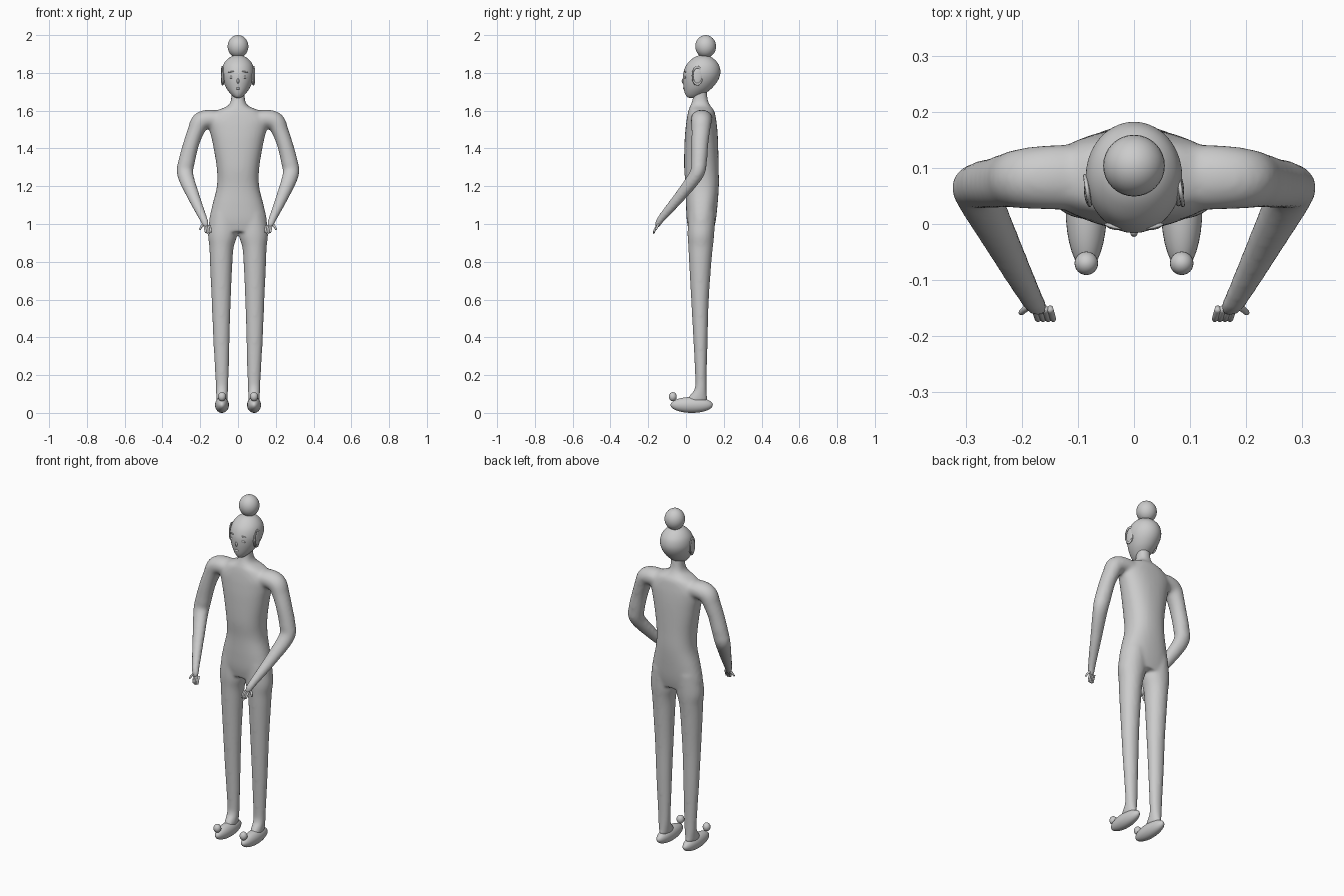
import bpy, bmesh, math
from mathutils import Vector

if "Cube" in bpy.data.objects:
    bpy.data.objects.remove(bpy.data.objects["Cube"])


def spline(rows, steps=6):
    """Catmull-Rom interpolation through rows of numbers."""
    out = []
    n = len(rows)
    for i in range(n - 1):
        p0, p1, p2, p3 = (rows[max(0, min(n - 1, i + k))] for k in (-1, 0, 1, 2))
        for s in range(steps):
            t = s / steps
            out.append([0.5 * (2 * b + (c - a) * t + (2 * a - 5 * b + 4 * c - d) * t * t
                               + (3 * b - a - 3 * c + d) * t ** 3)
                        for a, b, c, d in zip(p0, p1, p2, p3)])
    out.append(list(rows[-1]))
    return out


def loft(name, rows, level=True, power=2.0, sides=32, steps=6):
    """Skin elliptical rings (x, y, z, ra, rb); level rings or rings along the path."""
    rows = spline(rows, steps)
    bm = bmesh.new()
    rings = []
    for i, (x, y, z, ra, rb) in enumerate(rows):
        u, v = Vector((1, 0, 0)), Vector((0, 1, 0))
        if not level:
            t = Vector(rows[min(i + 1, len(rows) - 1)][:3]) - Vector(rows[max(i - 1, 0)][:3])
            u = t.cross(v).normalized()
            v = t.cross(u).normalized()
        ring = []
        for k in range(sides):
            a = 2 * math.pi * k / sides
            c, s = math.cos(a), math.sin(a)
            c = math.copysign(abs(c) ** (2 / power), c)
            s = math.copysign(abs(s) ** (2 / power), s)
            ring.append(bm.verts.new(Vector((x, y, z)) + u * c * ra + v * s * rb))
        rings.append(ring)
    for r0, r1 in zip(rings, rings[1:]):
        for k in range(sides):
            j = (k + 1) % sides
            bm.faces.new((r0[k], r0[j], r1[j], r1[k]))
    bm.faces.new(rings[0])
    bm.faces.new(rings[-1])
    bmesh.ops.recalc_face_normals(bm, faces=bm.faces)
    me = bpy.data.meshes.new(name)
    bm.to_mesh(me)
    bm.free()
    me.shade_smooth()
    ob = bpy.data.objects.new(name, me)
    bpy.context.collection.objects.link(ob)
    return ob


def ball(name, loc, size, rot=(0, 0, 0), seg=32):
    bpy.ops.mesh.primitive_uv_sphere_add(segments=seg, ring_count=seg // 2, radius=1,
                                         location=loc, rotation=rot)
    ob = bpy.context.object
    ob.name = name
    ob.scale = size
    ob.data.shade_smooth()
    return ob


def span(x, z, rx, y0, y1):
    """Ring from front and back y limits."""
    return (x, (y0 + y1) / 2, z, rx, (y1 - y0) / 2)


# torso with neck
parts = [loft("body", [
    span(0, 1.72, .036, .04, .11), span(0, 1.66, .037, .035, .115),
    span(0, 1.625, .055, .022, .13), span(0, 1.598, .115, .012, .15),
    span(0, 1.55, .160, .003, .160), span(0, 1.5, .152, -.003, .166),
    span(0, 1.43, .135, -.008, .170), span(0, 1.3, .113, -.010, .173),
    span(0, 1.2, .112, -.002, .174), span(0, 1.1, .136, .0, .167),
    span(0, 1.02, .153, .004, .158), span(0, .96, .150, .015, .145)], power=2.3)]

for s in (-1, 1):
    # leg
    parts.append(loft("leg", [
        span(.075 * s, 1.06, .068, .012, .155), span(.081 * s, .95, .078, .008, .150),
        span(.087 * s, .88, .065, .012, .143), span(.089 * s, .8, .060, .016, .135),
        span(.089 * s, .6, .051, .027, .121), span(.088 * s, .4, .044, .038, .115),
        span(.085 * s, .2, .036, .048, .110), span(.085 * s, .13, .033, .046, .110),
        span(.085 * s, .095, .031, .022, .112), span(.085 * s, .06, .029, -.005, .114)]))
    # arm
    parts.append(loft("arm", [
        (.08 * s, .083, 1.55, .046, .06), (.15 * s, .083, 1.556, .049, .058),
        (.198 * s, .081, 1.54, .051, .054), (.224 * s, .078, 1.49, .044, .049),
        (.249 * s, .073, 1.42, .042, .045), (.272 * s, .069, 1.33, .044, .042),
        (.279 * s, .055, 1.262, .043, .038), (.235 * s, -.033, 1.145, .033, .030),
        (.184 * s, -.130, 1.03, .022, .021), (.172 * s, -.148, 1.0, .020, .016),
        (.166 * s, -.157, .984, .014, .011)], level=False))

# fuse the limbs into one soft skin
bpy.ops.object.select_all(action='DESELECT')
for p in parts:
    p.select_set(True)
bpy.context.view_layer.objects.active = parts[0]
bpy.ops.object.join()
body = bpy.context.object
body.name = "body"
m = body.modifiers.new("fuse", 'REMESH')
m.mode = 'VOXEL'
m.voxel_size = .008
m.use_smooth_shade = True
m = body.modifiers.new("soften", 'SMOOTH')
m.iterations = 12

# head
loft("head", [
    span(0, 1.667, .006, .022, .045), span(0, 1.672, .020, .006, .068),
    span(0, 1.69, .040, -.005, .100), span(0, 1.72, .062, -.012, .138),
    span(0, 1.76, .079, -.016, .169), span(0, 1.80, .086, -.014, .182),
    span(0, 1.84, .079, .001, .175), span(0, 1.87, .059, .027, .152),
    span(0, 1.888, .032, .055, .125), span(0, 1.894, .006, .085, .097)], sides=40)
ball("hair_bun", (0, .104, 1.94), (.055, .055, .06))

# face
ball("nose", (0, -.014, 1.757), (.007, .009, .013), seg=16)
ball("mouth", (0, -.010, 1.718), (.012, .006, .006), seg=16)

for s in (-1, 1):
    ball("eye", (.037 * s, -.006, 1.777), (.013, .004, .006), (0, 0, .25 * s), 16)
    ball("eyebrow", (.037 * s, -.004, 1.806), (.017, .004, .003), (0, .1 * s, .25 * s), 16)
    # ear: flat disc with a raised rim
    ball("ear", (.079 * s, .06, 1.782), (.010, .028, .048), (-.15, 0, 0), 24)
    bpy.ops.mesh.primitive_torus_add(major_radius=.026, minor_radius=.004, major_segments=32,
                                     minor_segments=8, location=(.083 * s, .06, 1.785),
                                     rotation=(-.15, math.pi / 2, 0))
    rim = bpy.context.object
    rim.name = "ear_rim"
    rim.scale = (1.75, 1, 1)
    rim.data.shade_smooth()
    # foot and toe bobble
    ball("foot", (.085 * s, .03, .042), (.037, .112, .042))
    ball("toe_bobble", (.085 * s, -.07, .086), (.021, .021, .024), seg=24)
    # fingers and thumb
    for i in range(4):
        x = .150 + .009 * i
        loft("finger", [(x * s, -.150, .992, .006, .006),
                        ((x - .004) * s, -.164, .972, .006, .006),
                        ((x - .006) * s, -.170, .957 - .004 * (i in (1, 2)), .005, .005),
                        ((x - .006) * s, -.171, .952 - .004 * (i in (1, 2)), .001, .001)],
             level=False, sides=10, steps=3)
    loft("thumb", [(.178 * s, -.142, 1.005, .007, .007), (.193 * s, -.151, .988, .006, .006),
                   (.201 * s, -.158, .972, .005, .005), (.202 * s, -.159, .967, .001, .001)],
         level=False, sides=10, steps=3)
